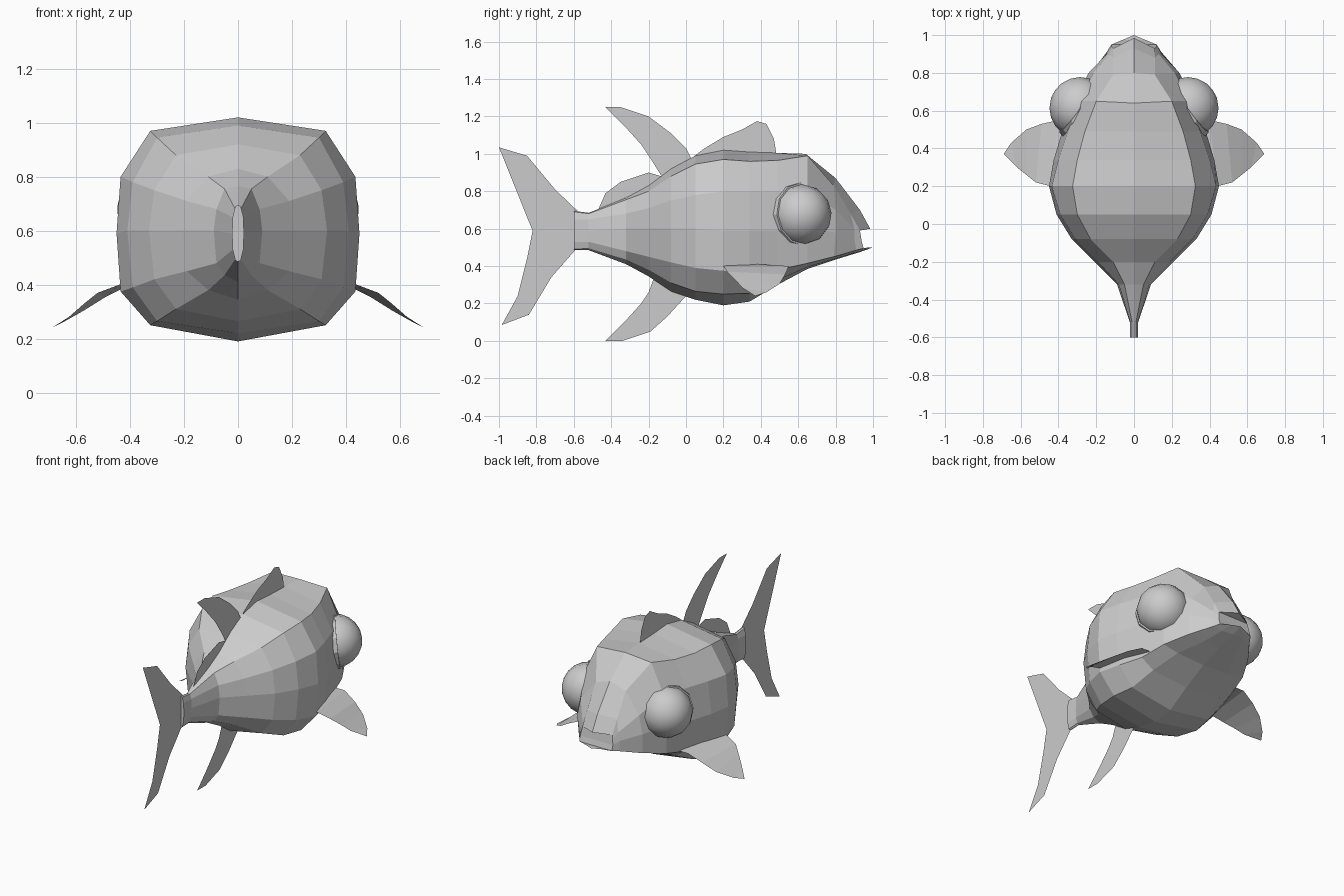
import bpy, bmesh, math
from mathutils import Vector

grey = bpy.data.materials.new("plain grey")
grey.diffuse_color = (0.6, 0.6, 0.6, 1)


def add_object(name, bm, smooth=False):
    me = bpy.data.meshes.new(name)
    bm.to_mesh(me)
    bm.free()
    me.materials.append(grey)
    for p in me.polygons:
        p.use_smooth = smooth
    ob = bpy.data.objects.new(name, me)
    bpy.context.collection.objects.link(ob)
    return ob


# Trunk sections: y, half widths (shoulder, upper side, middle), heights from top to belly
TRUNK = [
    (-0.60, .010, .020, .022, .695, .69, .65, .59, .53, .49, .485),
    (-0.52, .010, .020, .022, .685, .68, .65, .59, .53, .495, .485),
    (-0.32, .050, .080, .090, .765, .755, .68, .60, .48, .435, .41),
    (-0.20, .110, .190, .210, .830, .80, .71, .60, .45, .38, .345),
    (-0.08, .230, .310, .330, .920, .88, .75, .60, .42, .31, .265),
    (0.05, .300, .390, .410, .990, .945, .78, .60, .39, .265, .22),
    (0.20, .325, .435, .450, 1.02, .97, .80, .59, .375, .25, .19),
    (0.34, .300, .400, .425, 1.01, .96, .80, .59, .375, .255, .21),
    (0.49, .260, .350, .380, 1.005, .965, .80, .59, .38, .325, .30),
]
# Head sections slope, so every half-ring point has its own x, y, z
HEAD = [
    [(0, .64, 1.0), (.20, .65, .99), (.29, .65, .80), (.315, .65, .60),
     (.31, .65, .415), (.20, .65, .395), (0, .65, .385)],
    [(0, .80, .87), (.11, .79, .83), (.215, .80, .70), (.24, .80, .58),
     (.235, .79, .45), (.12, .80, .44), (0, .80, .435)],
    [(0, .93, .70), (.11, .88, .68), (.13, .90, .60), (.145, .90, .55),
     (.145, .91, .485), (.08, .92, .475), (0, .93, .475)],
    [(0, .985, .60), (.11, .93, .59), (.115, .935, .56), (.12, .94, .53),
     (.12, .95, .495), (.06, .975, .50), (0, 1.0, .50)],
]


def trunk_half(s):
    y, a, b, c = s[:4]
    return [(x, y, z) for x, z in zip((0, a, b, c, b, a, 0), s[4:])]


# Body: mirrored half rings lofted from tail stem to mouth
bm = bmesh.new()
rings = []
for half in [trunk_half(s) for s in TRUNK] + HEAD:
    full = half + [(-x, y, z) for x, y, z in half[5:0:-1]]
    rings.append([bm.verts.new(p) for p in full])
for r0, r1 in zip(rings, rings[1:]):
    for i in range(12):
        j = (i + 1) % 12
        bm.faces.new((r0[i], r0[j], r1[j], r1[i]))
bm.faces.new(rings[0])
# Snout closed with strips between its left and right sides
end = rings[-1]
for i in range(6):
    j, k, l = i + 1, (11 - i) % 12, (12 - i) % 12
    quad = list(dict.fromkeys((end[i], end[j], end[k], end[l])))
    if len(quad) > 2:
        bm.faces.new(quad)
bmesh.ops.recalc_face_normals(bm, faces=bm.faces)
add_object("body", bm)

# Flat fins on the centre plane, outlined in y, z
FINS = {
    "tail_fin": [(-.58, .695), (-.70, .81), (-.85, .99), (-1, 1.035), (-.91, .89),
                 (-.85, .75), (-.82, .59), (-.85, .44), (-.90, .24), (-.985, .085),
                 (-.84, .14), (-.72, .34), (-.58, .50)],
    "front_dorsal_fin": [(.02, .97), (.10, 1.03), (.20, 1.09), (.30, 1.13), (.38, 1.175),
                         (.43, 1.16), (.47, 1.08), (.485, .99)],
    "middle_dorsal_fin": [(-.43, 1.25), (-.35, 1.25), (-.20, 1.20), (-.08, 1.11),
                          (0, 1.03), (.03, .97), (-.13, .88), (-.18, .96),
                          (-.24, 1.05), (-.33, 1.15)],
    "rear_dorsal_fin": [(-.47, .70), (-.43, .79), (-.35, .85), (-.20, .90),
                        (-.13, .88), (-.20, .82)],
    "belly_fin": [(-.43, 0), (-.34, 0), (-.19, .05), (-.10, .13), (0, .24),
                  (0, .28), (-.17, .34), (-.20, .26), (-.24, .20), (-.33, .10)],
}
for name, outline in FINS.items():
    bm = bmesh.new()
    f = bm.faces.new([bm.verts.new((0, y, z)) for y, z in outline])
    bmesh.ops.triangulate(bm, faces=[f])
    add_object(name, bm)

# Side fins: strips between rear and front edges, meeting at the tip
REAR = [(.38, .22, .42), (.44, .20, .40), (.52, .22, .37), (.57, .26, .33), (.62, .30, .285)]
FRONT = [(.33, .55, .40), (.40, .55, .40), (.49, .53, .355), (.57, .50, .305), (.65, .43, .26)]
EYE = Vector((.285, .615, .675))
AXIS = Vector((.8, .57, .1)).normalized()
for side, label in ((1, "right"), (-1, "left")):
    def mirrored(p):
        return Vector((side * p[0], p[1], p[2]))

    bm = bmesh.new()
    a = [bm.verts.new(mirrored(p)) for p in REAR]
    b = [bm.verts.new(mirrored(p)) for p in FRONT]
    for i in range(len(a) - 1):
        bm.faces.new((a[i], b[i], b[i + 1], a[i + 1]))
    bm.faces.new((a[-1], b[-1], bm.verts.new(mirrored((.69, .37, .24)))))
    add_object(label + "_side_fin", bm)

    # Eye socket disc and eyeball share one outward axis
    axis = mirrored(AXIS)
    turn = axis.to_track_quat('Z', 'Y').to_matrix().to_4x4()
    bm = bmesh.new()
    bmesh.ops.create_cone(bm, cap_ends=True, segments=12, radius1=.178, radius2=.17, depth=.05)
    bm.transform(turn)
    socket = add_object(label + "_eye_socket", bm)
    socket.location = mirrored(EYE) - axis * .01
    bm = bmesh.new()
    bmesh.ops.create_uvsphere(bm, u_segments=12, v_segments=10, radius=.163)
    bm.transform(turn)
    ball = add_object(label + "_eyeball", bm, smooth=True)
    ball.location = mirrored(EYE)
